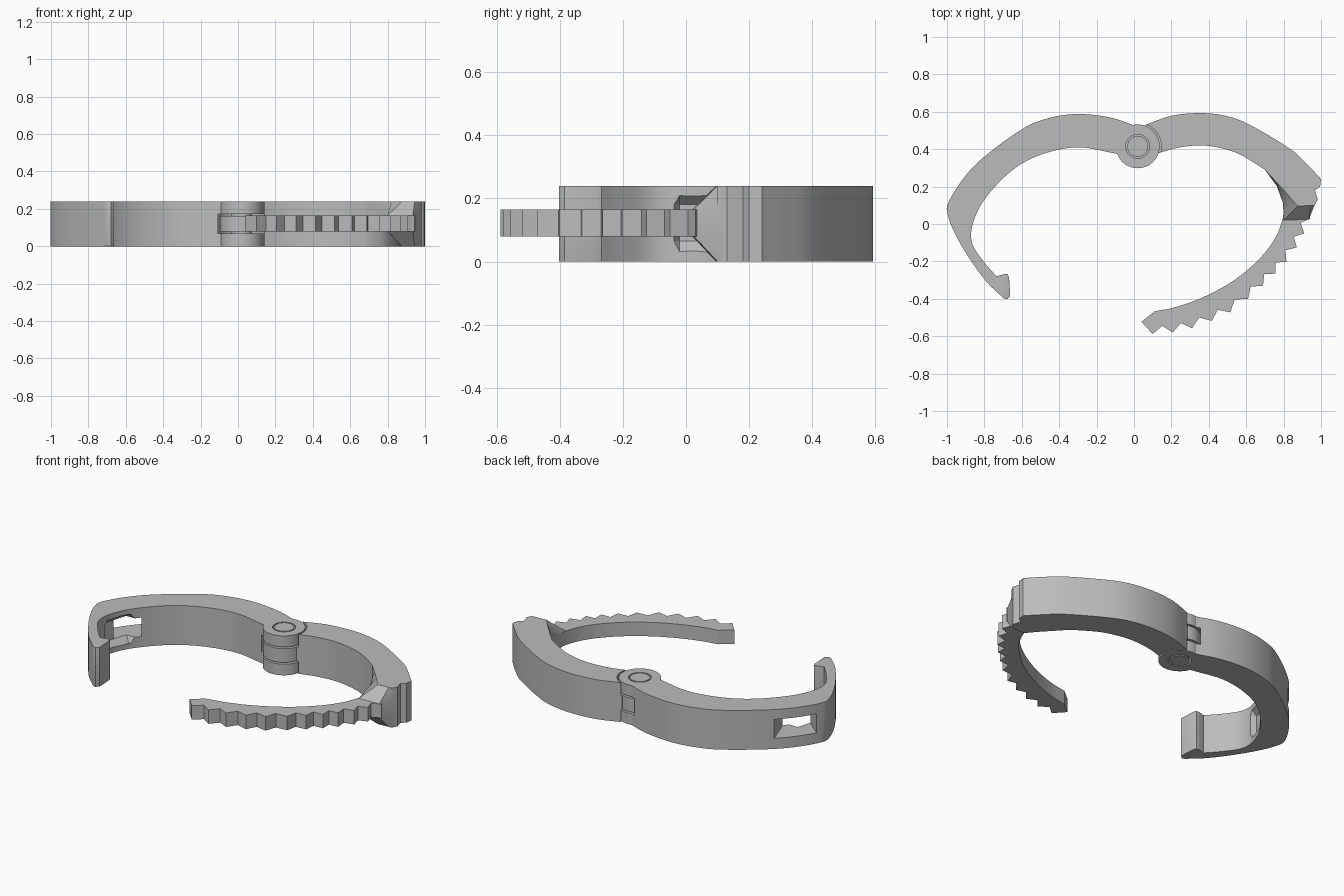
import bpy, bmesh, math
from mathutils import Vector

if "Cube" in bpy.data.objects:
    bpy.data.objects.remove(bpy.data.objects["Cube"])

H = 0.24                      # overall height
HINGE = (0.02, 0.415)         # hinge axis
GREY = bpy.data.materials.new("grey plastic")
GREY.diffuse_color = (0.5, 0.5, 0.5, 1)
GREY.use_nodes = True
GREY.node_tree.nodes["Principled BSDF"].inputs["Base Color"].default_value = GREY.diffuse_color


def spline(pts, n=6):
    """Catmull-Rom curve through the given points."""
    p = [Vector(q) for q in pts]
    p = [2 * p[0] - p[1]] + p + [2 * p[-1] - p[-2]]
    out = []
    for i in range(1, len(p) - 2):
        a, b, c, d = p[i - 1:i + 3]
        for k in range(n):
            t = k / n
            out.append(0.5 * (2 * b + (c - a) * t + (2 * a - 5 * b + 4 * c - d) * t * t
                              + (3 * b - a - 3 * c + d) * t ** 3))
    return out + [p[-2]]


def stack(name, slices, rounded=(), radius=0.022):
    """Solid lofted through (z, outline) slices; rim edges in 'rounded' are bevelled."""
    bm = bmesh.new()
    rings = [[bm.verts.new((x, y, z)) for x, y in outline] for z, outline in slices]
    n = len(rings[0])
    bm.faces.new(rings[0][::-1])
    bm.faces.new(rings[-1])
    for lo, hi in zip(rings, rings[1:]):
        for i in range(n):
            j = (i + 1) % n
            bm.faces.new((lo[i], lo[j], hi[j], hi[i]))
    edges = [bm.edges.get((r[i], r[(i + 1) % n])) for r in (rings[0], rings[-1]) for i in rounded]
    if edges:
        bmesh.ops.bevel(bm, geom=edges, offset=radius, offset_type='OFFSET', segments=3,
                        profile=0.5, affect='EDGES', clamp_overlap=True)
    bmesh.ops.recalc_face_normals(bm, faces=bm.faces)
    me = bpy.data.meshes.new(name)
    bm.to_mesh(me)
    bm.free()
    me.materials.append(GREY)
    ob = bpy.data.objects.new(name, me)
    bpy.context.collection.objects.link(ob)
    return ob


def disc(name, r, z0, z1):
    """Upright cylinder on the hinge axis."""
    ring = [(HINGE[0] + r * math.cos(a), HINGE[1] + r * math.sin(a))
            for a in (math.tau * i / 48 for i in range(48))]
    return stack(name, [(z0, ring), (z1, ring)])


def boolean(ob, other, op):
    mod = ob.modifiers.new("cut", 'BOOLEAN')
    mod.object, mod.operation, mod.solver = other, op, 'EXACT'
    bpy.context.view_layer.objects.active = ob
    bpy.ops.object.modifier_apply(modifier=mod.name)
    bpy.data.objects.remove(other)


# Left arm: curved band tapering into a hooked tip
outer = spline([(0.0, 0.528), (-0.13, 0.57), (-0.30, 0.588), (-0.46, 0.565), (-0.61, 0.50),
                (-0.85, 0.315), (-0.985, 0.13), (-0.992, 0.035), (-0.92, -0.12),
                (-0.80, -0.295), (-0.70, -0.395)])
tip = [(-0.68, -0.402), (-0.662, -0.385), (-0.668, -0.285), (-0.675, -0.268), (-0.695, -0.268)]
inner = spline([(-0.735, -0.28), (-0.80, -0.205), (-0.865, -0.105), (-0.862, 0.0),
                (-0.80, 0.13), (-0.66, 0.28), (-0.50, 0.37), (-0.30, 0.41), (-0.09, 0.375)])
outline = [tuple(p) for p in outer] + tip + [tuple(p) for p in inner] + [(0.01, 0.40)]
left_arm = stack("left_arm", [(0, outline), (H, outline)], range(3, len(outer) + len(tip) + 9))
boolean(left_arm, disc("slot_cutter", 0.132, 0.068, 0.172), 'DIFFERENCE')
for z0, z1 in ((0, 0.068), (0.172, H)):
    boolean(left_arm, disc("knuckle", 0.117, z0, z1), 'UNION')
boolean(left_arm, disc("pin_hole", 0.064, -0.1, 0.4), 'DIFFERENCE')

# Window for the strap, with a flared mouth on the inside
window = [(-0.80, -0.014), (-0.75, 0.113), (-0.85, 0.397), (-1.05, 0.206)]
boolean(left_arm, stack("window_cutter", [(0.065, window), (0.18, window)]), 'DIFFERENCE')
shallow = [(-0.80, -0.06), (-0.74, 0.12), (-0.82, 0.12), (-0.866, -0.02)]
deep = [(-0.80, -0.08), (-0.74, 0.14), (-0.85, 0.14), (-0.90, -0.02)]
boolean(left_arm, stack("flare_cutter", [(0.03, shallow), (0.065, deep), (0.18, deep),
                                         (0.21, shallow)]), 'DIFFERENCE')

# Right arm: curved band, ribbed at the end and narrowing to strap height
outer = spline([(0.06, 0.53), (0.20, 0.578), (0.35, 0.593), (0.49, 0.578), (0.62, 0.53),
                (0.83, 0.405), (0.92, 0.325), (1.0, 0.24)])
ribs = [(0.995, 0.20), (0.968, 0.18), (0.982, 0.13), (0.965, 0.10)]
inner = [tuple(p) for p in spline([(0.70, 0.29), (0.57, 0.37), (0.46, 0.407), (0.35, 0.42),
                                   (0.23, 0.407), (0.12, 0.375)])]
head = [tuple(p) for p in outer] + ribs
tail = inner + [(0.04, 0.40)]
rim = head + [(0.945, 0.10), (0.875, 0.095), (0.82, 0.16), (0.76, 0.225)] + tail
middle = head + [(0.935, 0.025), (0.80, 0.02), (0.797, 0.11), (0.765, 0.20)] + tail
right_arm = stack("right_arm", [(0, rim), (0.08, middle), (0.165, middle), (H, rim)],
                  range(3, len(outer) - 1))
for z0, z1 in ((-0.1, 0.078), (0.162, 0.4)):
    boolean(right_arm, disc("clearance_cutter", 0.126, z0, z1), 'DIFFERENCE')
boolean(right_arm, disc("middle_knuckle", 0.117, 0.078, 0.162), 'UNION')

# Hinge pin
pin = disc("hinge_pin", 0.056, 0, H)

# Toothed strap
tips = [Vector(t) for t in ((0.945, 0.03), (0.91, -0.05), (0.87, -0.125), (0.815, -0.202),
                            (0.757, -0.265), (0.69, -0.33), (0.61, -0.40), (0.515, -0.472),
                            (0.415, -0.518), (0.31, -0.557), (0.207, -0.58), (0.10, -0.588))]
teeth = [(0.90, 0.06)]
for a, b in zip(tips, tips[1:]):
    d = (b - a).normalized()
    valley = a.lerp(b, 0.5) + Vector((d.y, -d.x)) * 0.04
    teeth += [tuple(a), tuple(valley)]
teeth += [tuple(tips[-1]), (0.04, -0.523)]
inside = spline([(0.11, -0.467), (0.22, -0.445), (0.35, -0.40), (0.48, -0.335), (0.59, -0.26),
                 (0.69, -0.165), (0.755, -0.075), (0.79, 0.01), (0.80, 0.06)])
outline = teeth + [tuple(p) for p in inside]
strap = stack("toothed_strap", [(0.08, outline), (0.165, outline)])

# Smooth curves, crisp corners
for ob in (left_arm, right_arm, pin, strap):
    bpy.ops.object.select_all(action='DESELECT')
    ob.select_set(True)
    bpy.context.view_layer.objects.active = ob
    bpy.ops.object.shade_smooth_by_angle(angle=math.radians(25))
